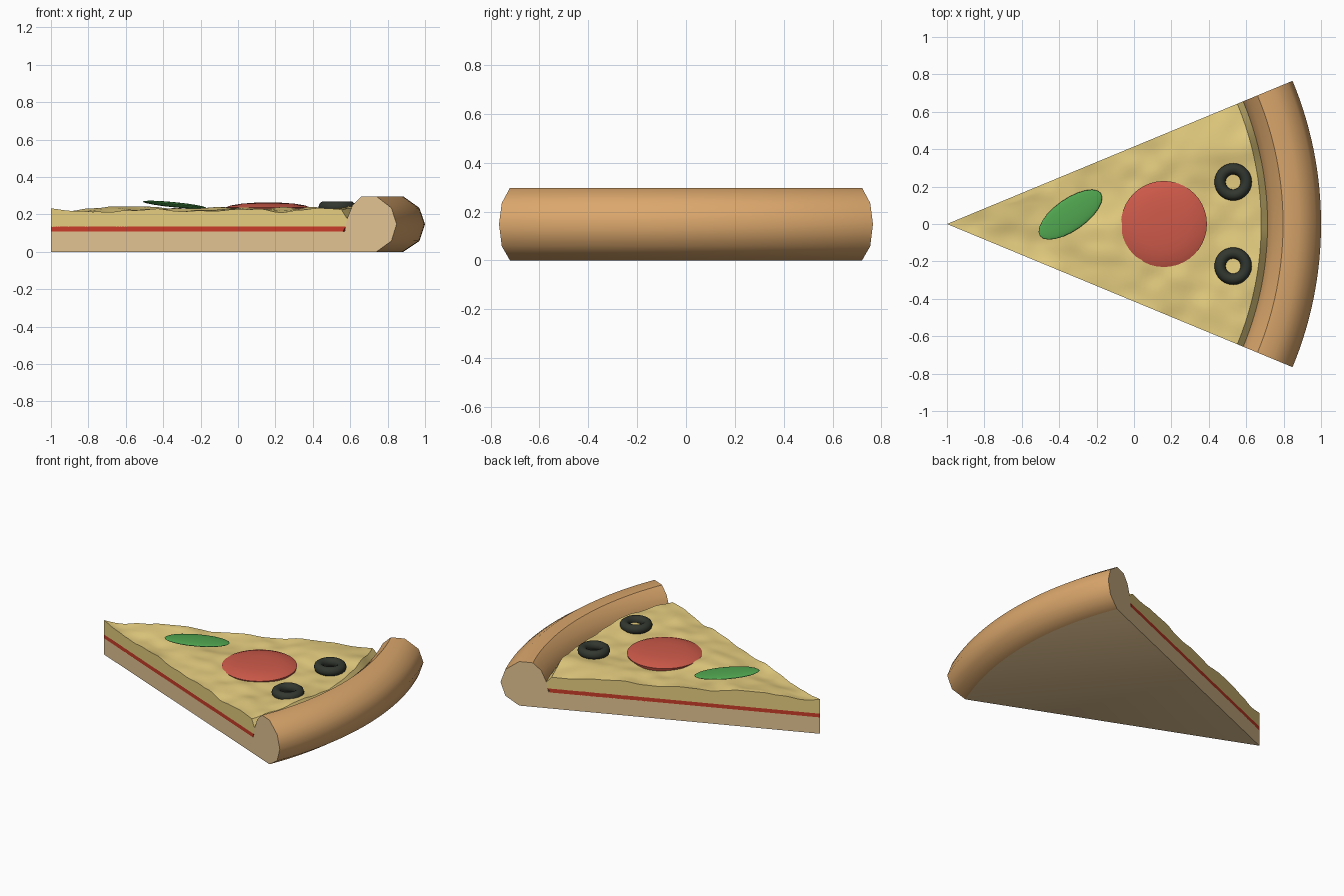
import bpy, bmesh
from math import sin, cos, pi, radians
from mathutils import Vector, noise

cube = bpy.data.objects.get("Cube")
if cube:
    bpy.data.objects.remove(cube, do_unlink=True)

HALF = radians(22.5)


def material(name, r, g, b):
    """Flat colour given as 0-255 sRGB, stored as linear."""
    lin = [((c / 255 + 0.055) / 1.055) ** 2.4 for c in (r, g, b)] + [1]
    m = bpy.data.materials.new(name)
    m.use_nodes = True
    m.diffuse_color = lin
    m.node_tree.nodes["Principled BSDF"].inputs["Base Color"].default_value = lin
    return m


dough = material("dough", 228, 196, 147)
crust = material("baked crust", 219, 167, 108)
sauce = material("tomato sauce", 202, 60, 40)
cheese = material("cheese", 230, 206, 128)
pepperoni = material("pepperoni", 206, 90, 74)
olive = material("olive", 50, 55, 47)
basil = material("basil", 80, 165, 80)


def finish(obj, name, mats, angle=40):
    obj.name = obj.data.name = name
    for m in mats:
        obj.data.materials.append(m)
    bpy.ops.object.select_all(action='DESELECT')
    obj.select_set(True)
    bpy.context.view_layer.objects.active = obj
    bpy.ops.object.shade_smooth_by_angle(angle=radians(angle))


def to_object(bm, name, mats, angle=40):
    bmesh.ops.remove_doubles(bm, verts=bm.verts, dist=0.0005)
    bmesh.ops.recalc_face_normals(bm, faces=bm.faces)
    mesh = bpy.data.meshes.new(name)
    bm.to_mesh(mesh)
    bm.free()
    obj = bpy.data.objects.new(name, mesh)
    bpy.context.collection.objects.link(obj)
    finish(obj, name, mats, angle)


def wedge(profile, steps, baked_from=3):
    """Sweep a closed (radius, height) profile round the tip of the slice."""
    bm = bmesh.new()
    rows = []
    for i in range(steps + 1):
        a = -HALF + 2 * HALF * i / steps
        rows.append([bm.verts.new((r * cos(a) - 1, r * sin(a), z)) for r, z in profile])
    n = len(profile)
    for a, b in zip(rows, rows[1:]):
        for j in range(n):
            k = (j + 1) % n
            if profile[j][0] + profile[k][0] > 0:
                f = bm.faces.new((a[j], a[k], b[k], b[j]))
                if profile[j][0] >= baked_from:
                    f.material_index = 1
    bm.faces.new(rows[0])
    bm.faces.new(rows[-1])
    return bm


# Dough base with rolled crust; cut ends and underside stay pale
base_profile = [(0, 0), (1.883, 0), (1.97, 0.058), (2.0, 0.148), (1.97, 0.235),
                (1.883, 0.297), (1.797, 0.297), (1.745, 0.25), (1.715, 0.18),
                (1.70, 0.11), (0, 0.11)]
to_object(wedge(base_profile, 32, baked_from=1.71), "crust_and_base", [dough, crust])

# Sauce layer
to_object(wedge([(0, 0.108), (1.69, 0.108), (1.705, 0.135), (0, 0.135)], 32),
          "sauce_layer", [sauce])

# Cheese with a bumpy top
RINGS = 70
top = [(1.68 * (1 - i / RINGS), 0.226) for i in range(RINGS + 1)]
bm = wedge([(0, 0.134), (1.705, 0.134), (1.715, 0.175)] + top, 52)
for v in bm.verts:
    if v.co.z > 0.2:
        p = Vector((v.co.x, v.co.y, 0.3))
        bump = 0.026 * noise.noise(p * 4) + 0.012 * noise.noise(p * 9)
        v.co.z += max(-0.02, min(0.016, bump))
to_object(bm, "cheese_layer", [cheese], 35)

# Pepperoni: shallow dome on a thin rim
bm = bmesh.new()
SIDES = 40
rings = []
for r, z in [(0.22, 0.2), (0.23, 0.236), (0.2, 0.248), (0.14, 0.258), (0.07, 0.263)]:
    rings.append([bm.verts.new((0.16 + r * cos(2 * pi * i / SIDES),
                                r * sin(2 * pi * i / SIDES), z)) for i in range(SIDES)])
for a, b in zip(rings, rings[1:]):
    for i in range(SIDES):
        k = (i + 1) % SIDES
        bm.faces.new((a[i], a[k], b[k], b[i]))
bm.faces.new(rings[0])
bm.faces.new(rings[-1])
to_object(bm, "pepperoni_slice", [pepperoni])

# Olive rings
for side, y in (("left", 0.225), ("right", -0.225)):
    bpy.ops.mesh.primitive_torus_add(location=(0.53, y, 0.241), major_radius=0.07,
                                     minor_radius=0.03, major_segments=28, minor_segments=10)
    finish(bpy.context.object, "olive_ring_" + side, [olive], 60)

# Basil leaf: flattened, tilted ellipsoid
bpy.ops.mesh.primitive_uv_sphere_add(segments=24, ring_count=12, radius=1,
                                     location=(-0.34, 0.05, 0.252),
                                     rotation=(0, radians(5), radians(35)))
leaf = bpy.context.object
leaf.scale = (0.2, 0.085, 0.013)
finish(leaf, "basil_leaf", [basil], 60)
